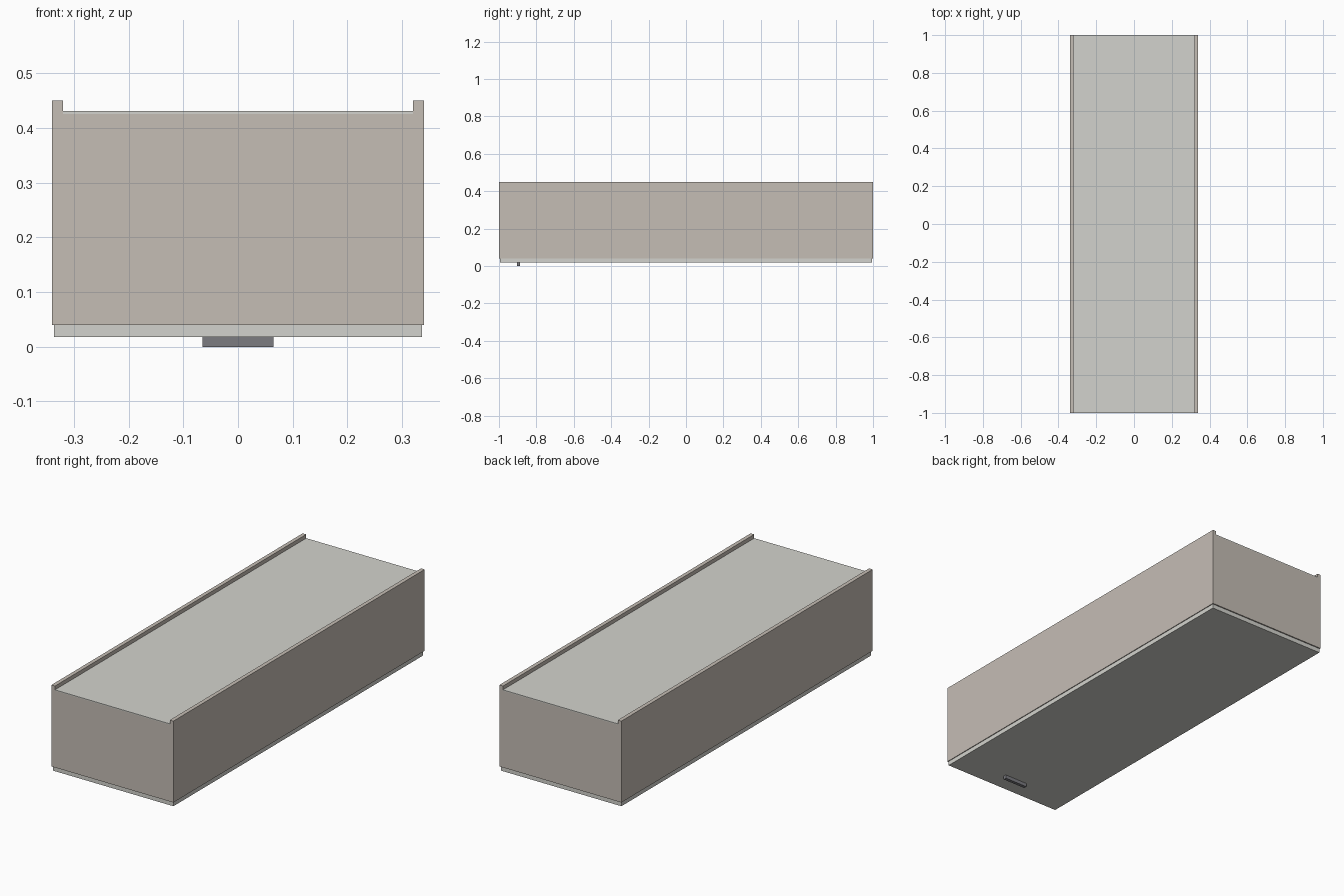
import bpy, bmesh

if "Cube" in bpy.data.objects:
    bpy.data.objects.remove(bpy.data.objects["Cube"])

def material(name, rgb):
    m = bpy.data.materials.new(name)
    m.diffuse_color = (*rgb, 1)
    m.use_nodes = True
    m.node_tree.nodes["Principled BSDF"].inputs["Base Color"].default_value = m.diffuse_color
    return m

beige = material("carcass_beige", (0.56, 0.51, 0.46))
pale = material("panel_pale", (0.65, 0.65, 0.61))
dark = material("handle_dark", (0.2, 0.2, 0.22))

def prism(name, profile, y0, y1, mat):
    """Extrude an x/z profile along y."""
    bm = bmesh.new()
    face = bm.faces.new([bm.verts.new((x, y0, z)) for x, z in profile])
    ext = bmesh.ops.extrude_face_region(bm, geom=[face])
    verts = [v for v in ext["geom"] if isinstance(v, bmesh.types.BMVert)]
    bmesh.ops.translate(bm, verts=verts, vec=(0, y1 - y0, 0))
    bmesh.ops.recalc_face_normals(bm, faces=bm.faces)
    me = bpy.data.meshes.new(name)
    bm.to_mesh(me)
    bm.free()
    ob = bpy.data.objects.new(name, me)
    bpy.context.collection.objects.link(ob)
    if mat:
        me.materials.append(mat)
    return ob

def box(name, hx, y0, y1, z0, z1, mat=None):
    return prism(name, [(-hx, z0), (hx, z0), (hx, z1), (-hx, z1)], y0, y1, mat)

# Carcass: sides rise past the recessed back, interior hollowed out
half = [(0.34, 0.04), (0.34, 0.45), (0.32, 0.45), (0.32, 0.426)]
profile = half + [(-x, z) for x, z in reversed(half)]
carcass = prism("carcass", profile, -1.0, 1.0, beige)
cavity = box("cavity_cutter", 0.32, -0.98, 0.98, -0.1, 0.6)
cut = carcass.modifiers.new("hollow", "BOOLEAN")
cut.operation = "DIFFERENCE"
cut.solver = "EXACT"
cut.object = cavity
bpy.context.view_layer.objects.active = carcass
bpy.ops.object.modifier_apply(modifier=cut.name)
bpy.data.objects.remove(cavity)

# Recessed back panel
box("back_panel", 0.32, -1.0, 1.0, 0.426, 0.431, pale)

# Door, slightly smaller than the carcass
box("door", 0.336, -0.994, 0.994, 0.018, 0.04, pale)

# Bar handle on the door
box("handle", 0.065, -0.903, -0.887, 0.0, 0.018, dark)
